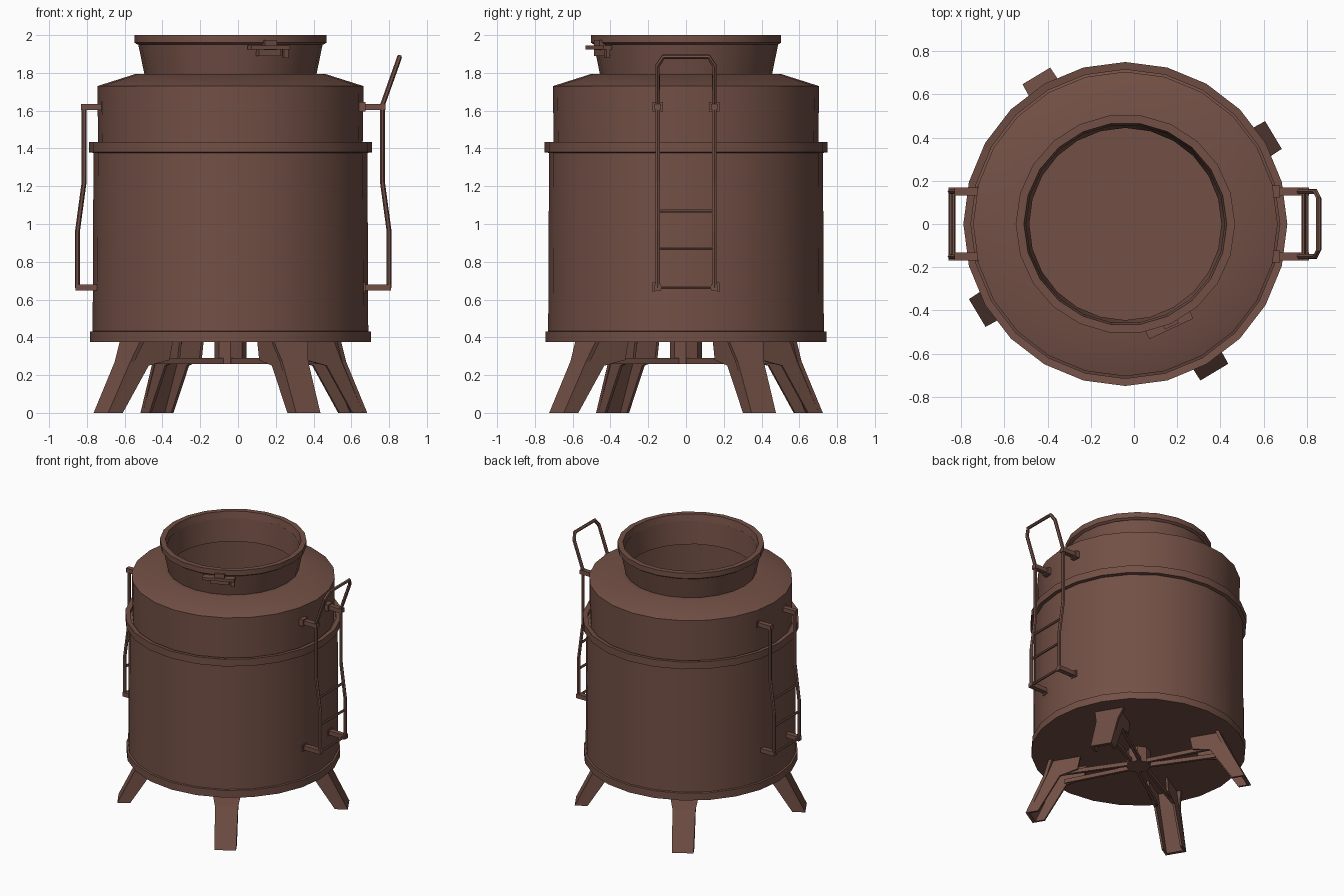
import bpy, bmesh, math
from mathutils import Vector, Matrix

if "Cube" in bpy.data.objects:
    bpy.data.objects.remove(bpy.data.objects["Cube"])

CX = -0.04  # vessel axis in x
brown = bpy.data.materials.new("rusty brown")
brown.diffuse_color = (0.17, 0.08, 0.06, 1)
brown.use_nodes = True
brown.node_tree.nodes["Principled BSDF"].inputs["Base Color"].default_value = brown.diffuse_color


def finish(name, bm, smooth=False):
    bmesh.ops.recalc_face_normals(bm, faces=bm.faces[:])
    me = bpy.data.meshes.new(name)
    bm.to_mesh(me)
    bm.free()
    ob = bpy.data.objects.new(name, me)
    bpy.context.collection.objects.link(ob)
    me.materials.append(brown)
    if smooth:
        bpy.ops.object.select_all(action='DESELECT')
        ob.select_set(True)
        bpy.context.view_layer.objects.active = ob
        bpy.ops.object.shade_smooth_by_angle(angle=math.radians(28))
    return ob


def lathe(name, profile, sides, closed=False):
    """Spin an (r, z) profile round the vessel axis; open ends are capped."""
    bm = bmesh.new()
    rings = []
    for r, z in profile:
        rings.append([bm.verts.new((CX + r * math.cos(2 * math.pi * i / sides),
                                    r * math.sin(2 * math.pi * i / sides), z))
                      for i in range(sides)])
    pairs = list(zip(rings, rings[1:]))
    if closed:
        pairs.append((rings[-1], rings[0]))
    else:
        bm.faces.new(rings[0])
        bm.faces.new(rings[-1])
    for a, b in pairs:
        for i in range(sides):
            j = (i + 1) % sides
            bm.faces.new((a[i], a[j], b[j], b[i]))
    return finish(name, bm, True)


def loft(bm, loops, mat):
    """Skin equal-length point loops into a closed solid."""
    vs = [[bm.verts.new(mat @ Vector(p)) for p in loop] for loop in loops]
    n = len(vs[0])
    for a, b in zip(vs, vs[1:]):
        for i in range(n):
            j = (i + 1) % n
            bm.faces.new((a[i], a[j], b[j], b[i]))
    bm.faces.new(vs[0])
    bm.faces.new(vs[-1])


def box(bm, lo, hi, mat=Matrix()):
    loft(bm, [[(lo[0], lo[1], z), (hi[0], lo[1], z), (hi[0], hi[1], z), (lo[0], hi[1], z)]
              for z in (lo[2], hi[2])], mat)


def tube(name, pts, radius):
    cu = bpy.data.curves.new(name, 'CURVE')
    cu.dimensions = '3D'
    cu.bevel_depth = radius
    cu.bevel_resolution = 1
    cu.use_fill_caps = True
    sp = cu.splines.new('POLY')
    sp.points.add(len(pts) - 1)
    for p, co in zip(sp.points, pts):
        p.co = (*co, 1)
    sp.use_smooth = False
    ob = bpy.data.objects.new(name, cu)
    bpy.context.collection.objects.link(ob)
    cu.materials.append(brown)
    bpy.ops.object.select_all(action='DESELECT')
    ob.select_set(True)
    bpy.context.view_layer.objects.active = ob
    bpy.ops.object.convert(target='MESH')


# Hollow vessel: outer wall, shoulder, flared neck, then the inside down to the floor
lathe("vessel", [(0.73, 0.375), (0.725, 1.40), (0.70, 1.41), (0.705, 1.73), (0.50, 1.795),
                 (0.455, 1.79), (0.49, 1.96), (0.465, 1.96), (0.445, 1.78),
                 (0.68, 1.71), (0.70, 0.40)], 24)

# Hoops and neck rim
lathe("lower_band", [(0.715, 0.375), (0.743, 0.375), (0.743, 0.43), (0.715, 0.435)], 24, True)
lathe("middle_band", [(0.715, 1.375), (0.75, 1.38), (0.75, 1.435), (0.715, 1.43)], 24, True)
lathe("neck_rim", [(0.46, 1.95), (0.493, 1.95), (0.508, 1.96), (0.508, 2.0), (0.47, 2.0)], 22, True)

# Splayed channel legs with gussets, plus braces to the central hub
for k in range(4):
    mat = Matrix.Translation((CX, 0, 0)) @ Matrix.Rotation(math.radians(31 + 90 * k), 4, 'Z')
    bm = bmesh.new()
    loft(bm, [[(r, -w, z), (r, w, z), (r - 0.025, w, z), (r - 0.025, -w, z)]
              for r, w, z in ((0.80, 0.075, 0.0), (0.667, 0.08, 0.27), (0.62, 0.105, 0.38))], mat)
    side = [(0.61, 0.38), (0.785, 0.0), (0.71, 0.0), (0.55, 0.25), (0.42, 0.28), (0.40, 0.38)]
    for t in (-0.075, 0.06):
        loft(bm, [[(r, y, z) for r, z in side] for y in (t, t + 0.015)], mat)
    finish(f"leg_{k + 1}", bm)
    bm = bmesh.new()
    for s in (-1, 1):
        loft(bm, [[(r, y - 0.01, z), (r, y + 0.01, z), (r, y + 0.01, z + 0.03), (r, y - 0.01, z + 0.03)]
                  for r, y, z in ((0.06, s * 0.03, 0.26), (0.56, s * 0.06, 0.26))], mat)
    finish(f"leg_brace_{k + 1}", bm)
lathe("brace_hub", [(0.085, 0.26), (0.085, 0.38)], 8)

# Side ladders: the right one arches above the shoulder
rail = [(0.765, 1.63), (0.765, 1.22), (0.80, 0.96), (0.80, 0.66)]
for s, label in ((1, "right"), (-1, "left")):
    shift = 0.0 if s > 0 else 0.05

    def at(x, y, z):
        return (s * (x + shift), y, z)

    if s > 0:
        lower = [at(x, -0.15, z) for x, z in rail]
        arch = [at(0.84, -0.15, 1.84), at(0.855, -0.12, 1.885),
                at(0.855, 0.12, 1.885), at(0.84, 0.15, 1.84)]
        tube("right_ladder_rail", lower[::-1] + arch + [at(x, 0.15, z) for x, z in rail], 0.013)
    else:
        for y in (-0.15, 0.15):
            tube("left_ladder_rail", [at(x, y, z) for x, z in rail], 0.013)
    for z in (1.07, 0.87, 0.665):
        x = 0.785 if z > 1 else 0.80
        tube(label + "_ladder_rung", [at(x, -0.15, z), at(x, 0.15, z)], 0.009)
    bm = bmesh.new()
    for y in (-0.15, 0.15):
        for z, x in ((1.62, 0.78), (0.665, 0.81)):
            a, b = sorted((s * (0.63 + shift), s * (x + shift)))
            box(bm, (a, y - 0.018, z - 0.016), (b, y + 0.018, z + 0.016))
            a, b = sorted((s * (0.635 + shift), s * (0.675 + shift)))
            box(bm, (a, y - 0.028, z - 0.025), (b, y + 0.028, z + 0.025))
    finish(label + "_ladder_brackets", bm)

# Latch on the front of the neck
mat = Matrix.Translation((CX, 0, 0)) @ Matrix.Rotation(math.radians(-65), 4, 'Z')
bm = bmesh.new()
box(bm, (0.47, -0.07, 1.89), (0.505, 0.06, 1.925), mat)
box(bm, (0.48, -0.125, 1.925), (0.53, 0.10, 1.945), mat)
box(bm, (0.47, -0.04, 1.92), (0.52, 0.03, 1.975), mat)
box(bm, (0.49, 0.075, 1.88), (0.51, 0.10, 1.93), mat)
finish("neck_latch", bm)
